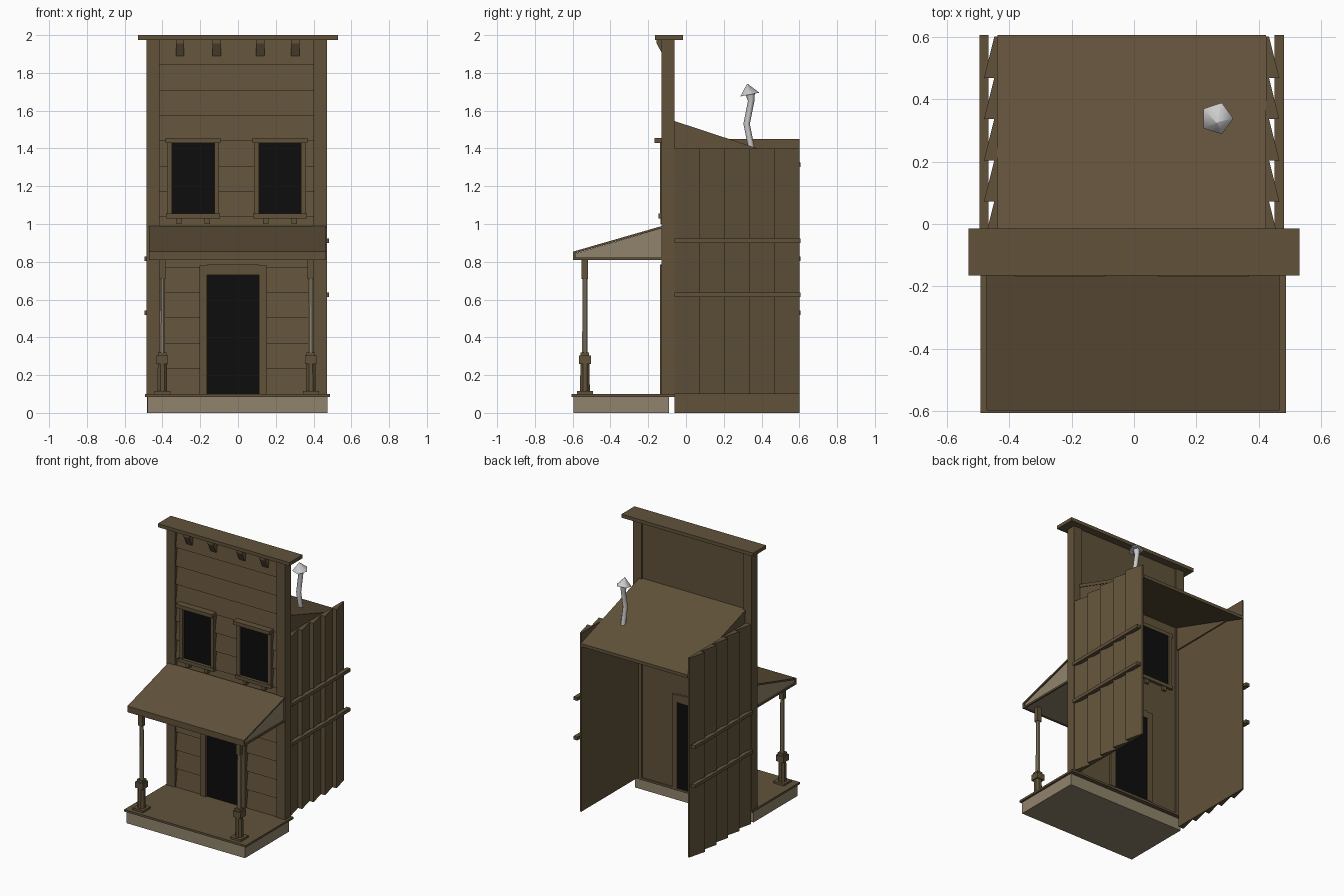
import bpy, math
from mathutils import Vector

if "Cube" in bpy.data.objects:
    bpy.data.objects.remove(bpy.data.objects["Cube"])


def material(name, rgb):
    m = bpy.data.materials.new(name)
    m.diffuse_color = (*rgb, 1)
    m.use_nodes = True
    m.node_tree.nodes["Principled BSDF"].inputs["Base Color"].default_value = m.diffuse_color
    return m


WOOD = material("wood", (0.12, 0.085, 0.043))
PALE = material("pale_wood", (0.28, 0.23, 0.15))
BLACK = material("dark_opening", (0.004, 0.004, 0.004))
CX = -0.0075  # symmetry line of the facade


def mesh(name, verts, faces, mat):
    me = bpy.data.meshes.new(name)
    me.from_pydata(verts, [], faces)
    ob = bpy.data.objects.new(name, me)
    bpy.context.collection.objects.link(ob)
    if mat:
        me.materials.append(mat)
    # consistent outward normals
    import bmesh
    bm = bmesh.new()
    bm.from_mesh(me)
    bmesh.ops.recalc_face_normals(bm, faces=bm.faces)
    bm.to_mesh(me)
    bm.free()
    return ob


def prism(name, profile, axis, a, b, mat=WOOD):
    """Extrude a 2D profile along an axis from a to b."""
    def put(p, t):
        return {"x": (t, p[0], p[1]), "y": (p[0], t, p[1]), "z": (p[0], p[1], t)}[axis]
    n = len(profile)
    verts = [put(p, t) for t in (a, b) for p in profile]
    faces = [tuple(range(n)), tuple(range(n, 2 * n))]
    faces += [(i, (i + 1) % n, n + (i + 1) % n, n + i) for i in range(n)]
    return mesh(name, verts, faces, mat)


def box(name, x0, x1, y0, y1, z0, z1, mat=WOOD):
    return prism(name, [(x0, y0), (x1, y0), (x1, y1), (x0, y1)], "z", z0, z1, mat)


def tube(name, rings, sides, mat=None, phase=0.0):
    """Closed stack of horizontal rings: (x, y, z, radius)."""
    verts, faces = [], []
    for x, y, z, r in rings:
        for i in range(sides):
            t = phase + 2 * math.pi * i / sides
            verts.append((x + r * math.cos(t), y + r * math.sin(t), z))
    for k in range(len(rings) - 1):
        for i in range(sides):
            j = (i + 1) % sides
            faces.append((k * sides + i, k * sides + j, (k + 1) * sides + j, (k + 1) * sides + i))
    faces.append(tuple(range(sides)))
    faces.append(tuple(range(len(verts) - sides, len(verts))))
    return mesh(name, verts, faces, mat)


def block(name, x, y, w, z0, z1, mat=WOOD):
    return box(name, x - w / 2, x + w / 2, y - w / 2, y + w / 2, z0, z1, mat)


# Porch deck
box("deck_base", -0.48, 0.473, -0.595, -0.09, 0, 0.085, PALE)
box("deck_floor", -0.492, 0.487, -0.605, -0.06, 0.085, 0.1)

# Facade: lapped horizontal boards between two corner posts
box("facade_backing", -0.42, 0.405, -0.1, -0.07, 0.1, 1.975)
pitch = 1.875 / 14
for i in range(14):
    z = 0.1 + i * pitch
    prism("facade_board", [(-0.122, z), (-0.102, z + pitch), (-0.1, z + pitch), (-0.1, z)],
          "x", -0.42, 0.405)
for s in (-1, 1):
    xa, xb = sorted((CX + s * 0.4775, CX + s * 0.408))
    box("corner_post", xa, xb, -0.13, -0.06, 0.1, 1.975)

# Cornice with tapered brackets
box("cornice", -0.53, 0.53, -0.165, -0.015, 1.975, 2.0)
for x in (-0.307, -0.113, 0.117, 0.303):
    prism("cornice_bracket", [(-0.155, 1.975), (-0.155, 1.955), (-0.12, 1.89),
                              (-0.1, 1.89), (-0.1, 1.975)], "x", x - 0.022, x + 0.022)

# Door
box("door_opening", -0.165, 0.11, -0.123, -0.062, 0.1, 0.73, BLACK)
for x0, x1 in ((-0.205, -0.165), (0.11, 0.153)):
    box("door_jamb", x0, x1, -0.137, -0.055, 0.1, 0.78)
box("door_lintel", -0.165, 0.11, -0.137, -0.055, 0.73, 0.785)

# Windows
for s in (-1, 1):
    c = CX + s * 0.23
    box("window_opening", c - 0.113, c + 0.113, -0.123, -0.062, 1.055, 1.43, BLACK)
    for t in (-1, 1):
        xa, xb = sorted((c + t * 0.112, c + t * 0.138))
        box("window_jamb", xa, xb, -0.137, -0.055, 1.055, 1.43)
        box("sill_bracket", c + t * 0.075 - 0.014, c + t * 0.075 + 0.014, -0.136, -0.055, 1.0, 1.03)
    box("window_hood", c - 0.146, c + 0.146, -0.168, -0.055, 1.43, 1.456)
    box("window_sill", c - 0.143, c + 0.143, -0.145, -0.05, 1.03, 1.055)

# Porch awning: pale body under a sloped wooden top and fascia
prism("awning_body", [(-0.588, 0.815), (-0.125, 0.815), (-0.125, 0.978), (-0.588, 0.843)],
      "x", -0.463, 0.457, PALE)
prism("awning_roof", [(-0.597, 0.842), (-0.125, 0.978), (-0.125, 0.99), (-0.597, 0.854)],
      "x", -0.472, 0.466)
box("awning_fascia", -0.472, 0.466, -0.597, -0.585, 0.81, 0.848)
for x in (-0.472, 0.454):
    box("awning_side_trim", x, x + 0.012, -0.59, -0.125, 0.81, 0.823)

# Porch columns
for s in (-1, 1):
    x, y = CX + s * 0.393, -0.535
    block("column_foot", x, y, 0.085, 0.1, 0.115)
    tube("column_base", [(x, y, 0.115, 0.028), (x, y, 0.265, 0.026)], 8, WOOD, math.pi / 8)
    block("column_collar", x, y, 0.062, 0.26, 0.303)
    block("column_collar_top", x, y, 0.045, 0.303, 0.32)
    tube("column_shaft", [(x, y, 0.32, 0.016), (x, y, 0.72, 0.014)], 8, PALE, math.pi / 8)
    block("column_cap", x, y, 0.034, 0.71, 0.815)

# Side walls: lapped vertical boards with two battens each
for s, z0, z1, battens in ((-1, 0.0, 1.45, (0.53, 0.815)), (1, 0.1, 1.40, (0.625, 0.912))):
    step = 0.66 / 5
    for i in range(5):
        y = -0.06 + i * step
        prism("side_board", [(CX + s * a, b) for a, b in
                             ((0.43, y), (0.473, y), (0.44, y + step), (0.43, y + step))],
              "z", z0, z1)
    for z in battens:
        xa, xb = sorted((CX + s * 0.458, CX + s * 0.488))
        box("side_batten", xa, xb, -0.062, 0.605, z - 0.012, z + 0.012)

# Sloped rear roof with triangular side panels
prism("rear_roof", [(-0.07, 1.525), (0.605, 1.303), (0.605, 1.326), (-0.07, 1.548)],
      "x", -0.437, 0.422)
for x in (-0.432, 0.407):
    prism("roof_side_panel", [(-0.065, 1.35), (0.46, 1.352), (-0.065, 1.525)], "x", x, x + 0.01)

# Crooked stove pipe with a pointed cap
px = 0.265
pipe = tube("stove_pipe", [(px, 0.35, 1.385, 0.018), (px, 0.321, 1.53, 0.018),
                           (px, 0.345, 1.65, 0.018), (px, 0.338, 1.695, 0.028)], 5)
cap = tube("stove_pipe_cap", [(px, 0.338, 1.685, 0.053), (px, 0.325, 1.742, 0.002)], 5)
for v in cap.data.vertices:  # slight tilt of the rim
    if v.co.z < 1.7:
        v.co.z += (v.co.y - 0.338) * 0.2
for ob in (pipe, cap):
    bpy.ops.object.select_all(action="DESELECT")
    ob.select_set(True)
    bpy.context.view_layer.objects.active = ob
    bpy.ops.object.shade_smooth_by_angle(angle=math.radians(75))
